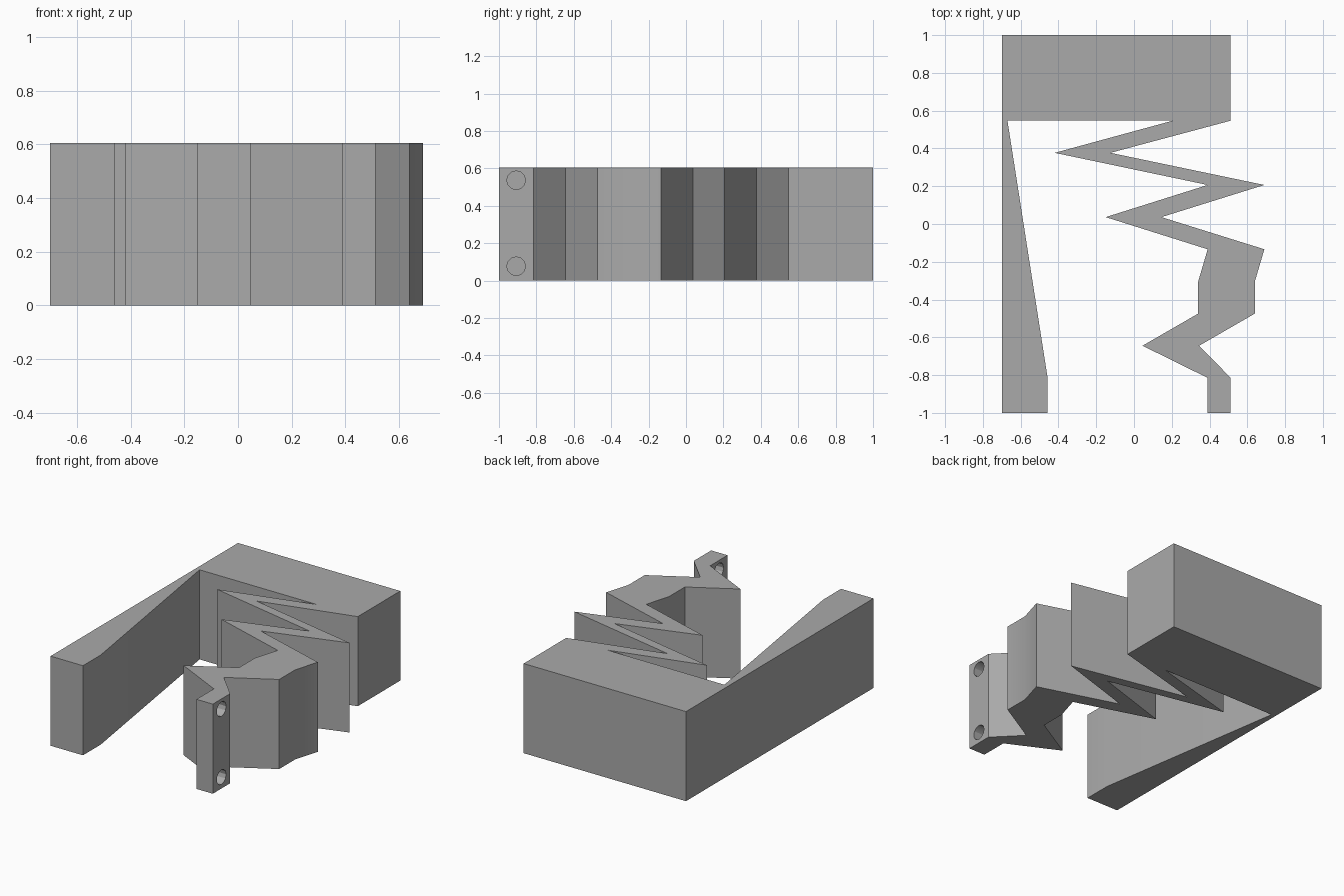
import bpy, bmesh, math
from mathutils import Matrix

cube = bpy.data.objects.get("Cube")
if cube:
    bpy.data.objects.remove(cube, do_unlink=True)

HEIGHT = 0.605
STEP = 0.1702          # even spacing of the bends along y
BACK_Y = 0.547         # front edge of the rear block

grey = bpy.data.materials.new("plain grey")
grey.use_nodes = True
colour = (0.4, 0.4, 0.4, 1)
grey.diffuse_color = colour
grey.node_tree.nodes["Principled BSDF"].inputs["Base Color"].default_value = colour


def add_object(name, bm):
    bmesh.ops.recalc_face_normals(bm, faces=bm.faces)
    mesh = bpy.data.meshes.new(name)
    bm.to_mesh(mesh)
    bm.free()
    mesh.materials.append(grey)
    obj = bpy.data.objects.new(name, mesh)
    bpy.context.collection.objects.link(obj)
    return obj


# Outline: rear block, zigzag spring with end tab, tapered side arm
outer_x = [0.512, -0.125, 0.69, 0.145, 0.69, 0.64, 0.64, 0.345, 0.512]
inner_x = [0.205, -0.42, 0.39, -0.15, 0.39, 0.34, 0.34, 0.045, 0.39]
outer = [(x, BACK_Y - i * STEP) for i, x in enumerate(outer_x)]
inner = [(x, BACK_Y - i * STEP) for i, x in enumerate(inner_x)]
tab_end = [(0.512, -1), (0.39, -1)]
side_arm = [(-0.67, BACK_Y), (-0.458, -0.81), (-0.458, -1), (-0.7, -1)]
rear_block = [(-0.7, 1), (0.512, 1)]
outline = outer + tab_end + inner[::-1] + side_arm + rear_block

# Extruded body
bm = bmesh.new()
base = bm.faces.new([bm.verts.new((x, y, 0)) for x, y in outline])
top = bmesh.ops.extrude_face_region(bm, geom=[base])["geom"]
bmesh.ops.translate(bm, verts=[v for v in top if isinstance(v, bmesh.types.BMVert)],
                    vec=(0, 0, HEIGHT))
body = add_object("zigzag_spring_bracket", bm)

# Two holes across the end tab
bm = bmesh.new()
for z in (0.077, 0.537):
    bmesh.ops.create_cone(bm, cap_ends=True, segments=12, radius1=0.05, radius2=0.05,
                          depth=0.3, matrix=Matrix.Translation((0.45, -0.908, z))
                          @ Matrix.Rotation(math.pi / 2, 4, "Y"))
cutter = add_object("hole_cutter", bm)
cutter.hide_render = True

bpy.context.view_layer.objects.active = body
body.select_set(True)
cut = body.modifiers.new("tab_holes", "BOOLEAN")
cut.operation = "DIFFERENCE"
cut.solver = "EXACT"
cut.object = cutter
bpy.ops.object.modifier_apply(modifier=cut.name)
bpy.data.objects.remove(cutter, do_unlink=True)

# Soft shading across the shallow bends only
bpy.ops.object.shade_smooth_by_angle(angle=math.radians(30))
